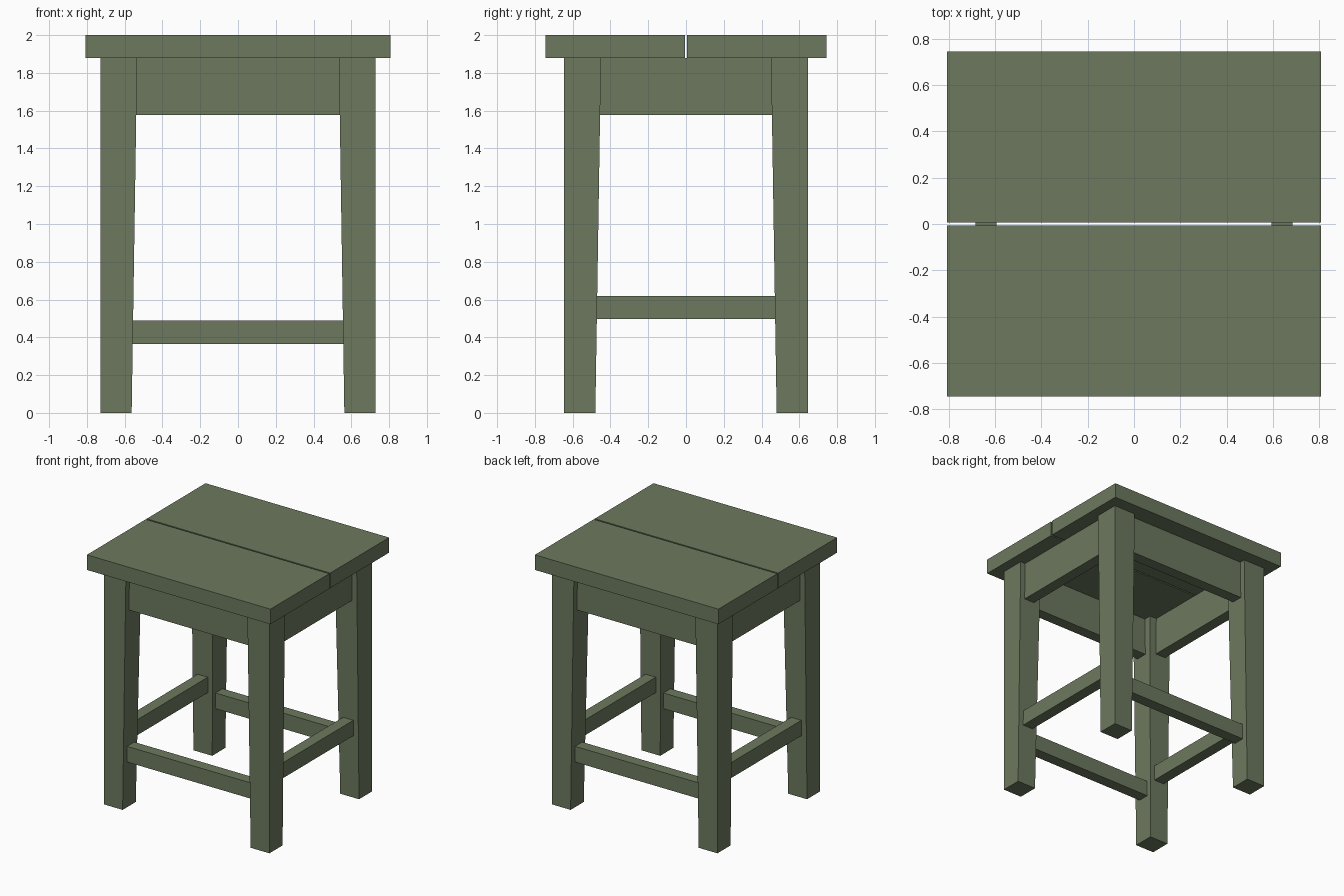
import bpy

if "Cube" in bpy.data.objects:
    bpy.data.objects.remove(bpy.data.objects["Cube"])

# single flat olive paint
paint = bpy.data.materials.new("olive_green_paint")
paint.diffuse_color = (0.15, 0.19, 0.112, 1.0)
paint.use_nodes = True
paint.node_tree.nodes["Principled BSDF"].inputs["Base Color"].default_value = paint.diffuse_color


def prism(name, bottom, top, z0, z1):
    """Six-sided block; bottom and top are (x0, x1, y0, y1) rectangles."""
    verts = []
    for (x0, x1, y0, y1), z in ((bottom, z0), (top, z1)):
        x0, x1 = sorted((x0, x1))
        y0, y1 = sorted((y0, y1))
        verts += [(x0, y0, z), (x1, y0, z), (x1, y1, z), (x0, y1, z)]
    faces = [(3, 2, 1, 0), (4, 5, 6, 7)]
    faces += [(i, (i + 1) % 4, (i + 1) % 4 + 4, i + 4) for i in range(4)]
    mesh = bpy.data.meshes.new(name)
    mesh.from_pydata(verts, [], faces)
    mesh.materials.append(paint)
    obj = bpy.data.objects.new(name, mesh)
    bpy.context.collection.objects.link(obj)
    return obj


LEG_TOP = 1.88
OUT_X, OUT_Y = 0.728, 0.645      # outer leg faces (vertical)


def inner(z):
    """Inner leg face positions in x and y; the legs taper downwards."""
    t = z / LEG_TOP
    return 0.563 - 0.029 * t, 0.48 - 0.03 * t


SIDES = ((-1, "front", "left"), (1, "back", "right"))

# seat planks with a narrow gap between them
for s, fb, _ in SIDES:
    r = (-0.807, 0.807, s * 0.006, s * 0.745)
    prism(fb + "_seat_plank", r, r, LEG_TOP, 2.0)

# tapered legs
for sy, fb, _ in SIDES:
    for sx, _, lr in SIDES:
        rects = []
        for z in (0, LEG_TOP):
            ix, iy = inner(z)
            rects.append((sx * ix, sx * OUT_X, sy * iy, sy * OUT_Y))
        prism(f"{fb}_{lr}_leg", *rects, 0, LEG_TOP)


# rails fitted between the legs, ends following the taper
def rails(kind, z_long, z_side):
    for s, fb, lr in SIDES:
        rects = [(-inner(z)[0], inner(z)[0], s * 0.51, s * 0.60) for z in z_long]
        prism(f"{fb}_{kind}", *rects, *z_long)
        rects = [(s * 0.595, s * 0.685, -inner(z)[1], inner(z)[1]) for z in z_side]
        prism(f"{lr}_{kind}", *rects, *z_side)


rails("apron", (1.578, LEG_TOP), (1.578, LEG_TOP))
rails("stretcher", (0.365, 0.49), (0.497, 0.62))
